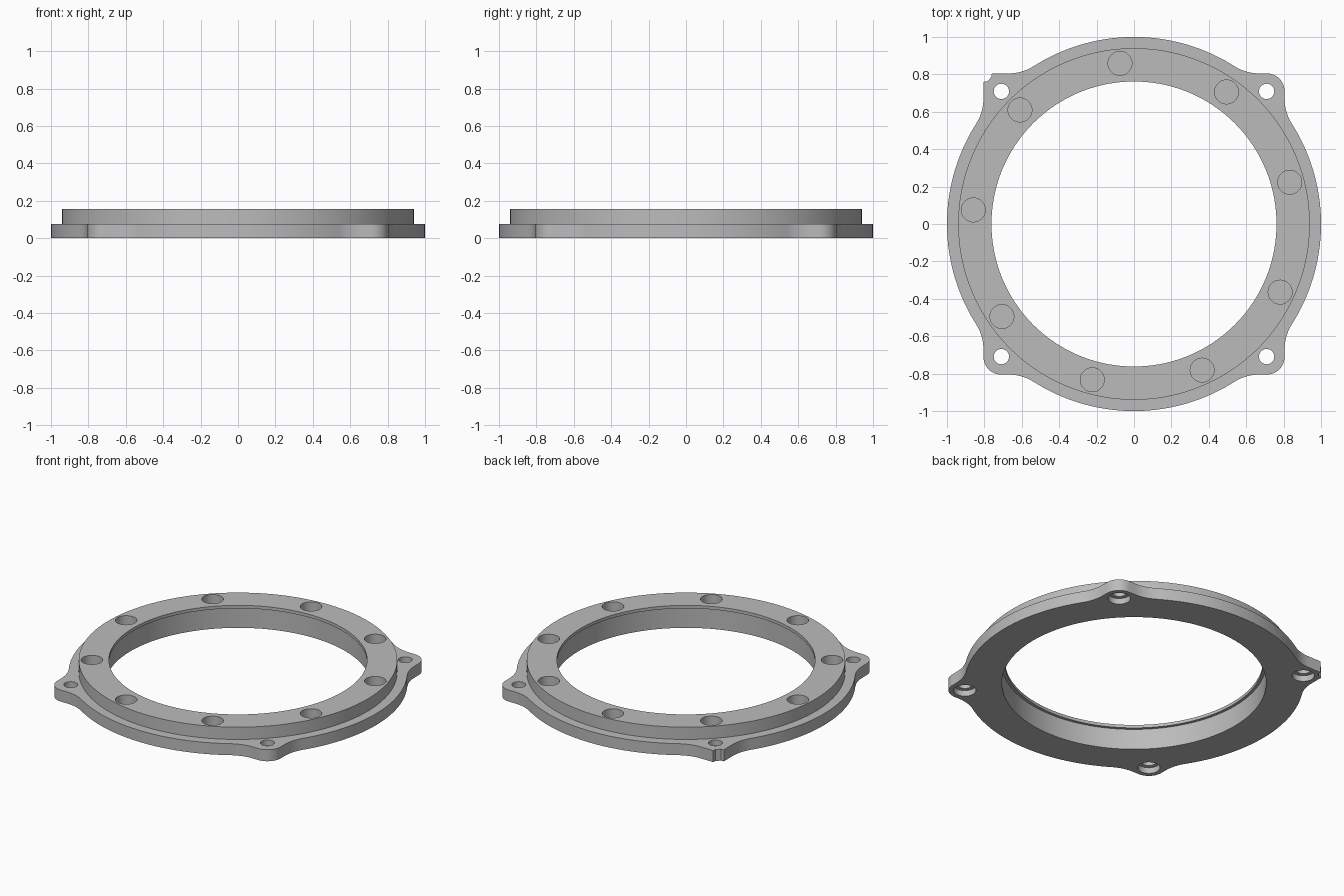
import bpy, bmesh, math
from mathutils import Vector

if "Cube" in bpy.data.objects:
    bpy.data.objects.remove(bpy.data.objects["Cube"])

grey = bpy.data.materials.new("light grey")
grey.diffuse_color = (0.5, 0.5, 0.5, 1)
grey.use_nodes = True
grey.node_tree.nodes["Principled BSDF"].inputs["Base Color"].default_value = grey.diffuse_color

FLANGE_TOP, RING_TOP = 0.075, 0.155
EAR, EAR_R, FILLET = 0.805, 0.095, 0.25   # ear half extent, corner radius, blend radius
HOLE = 0.709                              # ear hole offset


def prism(name, pts, z0, z1):
    """Closed outline extruded between two heights."""
    bm = bmesh.new()
    face = bm.faces.new([bm.verts.new((x, y, z0)) for x, y in pts])
    top = bmesh.ops.extrude_face_region(bm, geom=[face])["geom"]
    bmesh.ops.translate(bm, vec=(0, 0, z1 - z0),
                        verts=[v for v in top if isinstance(v, bmesh.types.BMVert)])
    bmesh.ops.recalc_face_normals(bm, faces=bm.faces)
    mesh = bpy.data.meshes.new(name)
    bm.to_mesh(mesh)
    bm.free()
    ob = bpy.data.objects.new(name, mesh)
    bpy.context.collection.objects.link(ob)
    mesh.materials.append(grey)
    return ob


def arc(cx, cy, r, a0, a1, n):
    return [(cx + r * math.cos(a0 + (a1 - a0) * i / n),
             cy + r * math.sin(a0 + (a1 - a0) * i / n)) for i in range(n + 1)]


def disc(name, x, y, r, z0, z1, n=32):
    return prism(name, arc(x, y, r, 0, math.tau, n)[:-1], z0, z1)


def boolean(target, tool, op):
    mod = target.modifiers.new(op.lower(), 'BOOLEAN')
    mod.operation, mod.object, mod.solver = op, tool, 'EXACT'
    bpy.context.view_layer.objects.active = target
    bpy.ops.object.modifier_apply(modifier=mod.name)
    bpy.data.objects.remove(tool)


# Flange outline: one quarter, from the rim through the ear and back to the rim
yc = math.sqrt((1 + FILLET) ** 2 - (EAR + FILLET) ** 2)
t = math.atan2(yc, EAR + FILLET)
c = EAR - EAR_R
H = math.pi / 2
half = arc(0, 0, 1, 0, t, 20)[:-1] + arc(EAR + FILLET, yc, FILLET, t + math.pi, math.pi, 12)
corner = arc(c, c, EAR_R, 0, H, 14)
nick = [(0.76, EAR), (0.762, 0.785), (0.785, 0.763), (EAR, 0.76)]
nick = [(y, x) for x, y in nick]
outline = []
for k in range(4):
    mid = corner
    if k == 1:  # small notch in the back left ear
        mid = [(EAR, 0.71), (EAR, 0.76), (0.785, 0.763), (0.762, 0.785), (0.76, EAR), (0.71, EAR)]
    quarter = half + mid + [(y, x) for x, y in reversed(half)][:-1]
    ca, sa = round(math.cos(k * H)), round(math.sin(k * H))
    outline += [(x * ca - y * sa, x * sa + y * ca) for x, y in quarter]
flange = prism("mounting_ring", outline, 0, FLANGE_TOP)

# Raised ring
boolean(flange, disc("raised_ring", 0, 0, 0.94, 0.03, RING_TOP, 144), 'UNION')

# Bore with a thin inward lip at the top
boolean(flange, disc("bore", 0, 0, 0.78, -0.1, 0.135, 144), 'DIFFERENCE')
boolean(flange, disc("lip_bore", 0, 0, 0.762, 0.1, 0.3, 144), 'DIFFERENCE')

# Ear holes, counterbored from below
for sx in (-1, 1):
    for sy in (-1, 1):
        boolean(flange, disc("ear_hole", sx * HOLE, sy * HOLE, 0.041, -0.1, 0.3), 'DIFFERENCE')
        boolean(flange, disc("counterbore", sx * HOLE, sy * HOLE, 0.066, -0.1, 0.038), 'DIFFERENCE')

# Nine blind pockets in the raised ring
for k in range(9):
    a = math.radians(15 + 40 * k)
    boolean(flange, disc("pocket", 0.862 * math.cos(a), 0.862 * math.sin(a), 0.064, 0.07, 0.3),
            'DIFFERENCE')

bpy.ops.object.select_all(action='DESELECT')
flange.select_set(True)
bpy.context.view_layer.objects.active = flange
bpy.ops.object.shade_smooth_by_angle(angle=math.radians(30))
